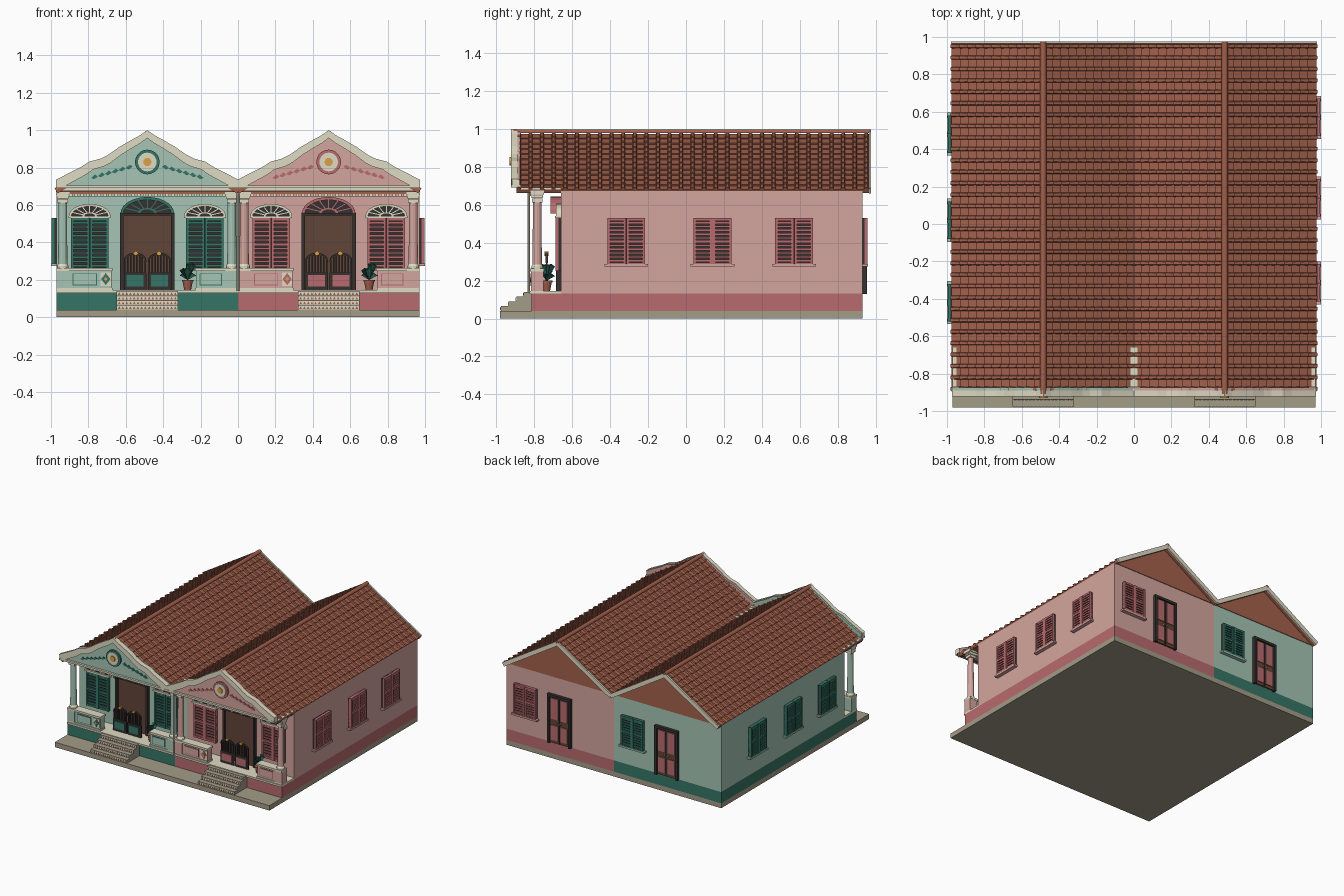
import bpy, bmesh
from math import sin, cos, pi, atan2, hypot
from mathutils import Matrix, Vector

old = bpy.data.objects.get("Cube")
if old:
    bpy.data.objects.remove(old)


def colour(name, *srgb):
    lin = [((c + 0.055) / 1.055) ** 2.4 for c in srgb] + [1]
    m = bpy.data.materials.new(name)
    m.use_nodes = True
    m.diffuse_color = lin
    m.node_tree.nodes["Principled BSDF"].inputs["Base Color"].default_value = lin
    return m


STONE = colour("stone", .64, .61, .53)
SAGE = colour("sage wall", .65, .77, .71)
GREEN = colour("deep green", .21, .46, .40)
PINK = colour("pink wall", .83, .65, .62)
ROSE = colour("rose", .72, .42, .43)
CREAM = colour("cream trim", .88, .86, .77)
CLAY = colour("terracotta", .64, .38, .30)
BROWN = colour("brown wood", .38, .27, .22)
GOLD = colour("gold", .86, .63, .27)
DARK = colour("dark frame", .21, .19, .19)


class Part:
    """Collects coloured solids into one object."""

    def __init__(self, name, matrix):
        self.name, self.matrix, self.bm, self.mats = name, matrix, bmesh.new(), []

    def loft(self, mat, a, b):
        if mat not in self.mats:
            self.mats.append(mat)
        va, vb = [[self.bm.verts.new(p) for p in ring] for ring in (a, b)]
        n = len(va)
        faces = [va, vb[::-1]] + [[va[i], vb[i], vb[(i + 1) % n], va[(i + 1) % n]] for i in range(n)]
        for f in faces:
            self.bm.faces.new(f).material_index = self.mats.index(mat)

    def prism(self, mat, pts, y0, y1):
        self.loft(mat, [(x, y0, z) for x, z in pts], [(x, y1, z) for x, z in pts])

    def box(self, mat, x0, x1, y0, y1, z0, z1):
        self.prism(mat, [(x0, z0), (x1, z0), (x1, z1), (x0, z1)], y0, y1)

    def band(self, mat, outer, inner, y0, y1):
        for i in range(len(outer) - 1):
            self.prism(mat, [outer[i], outer[i + 1], inner[i + 1], inner[i]], y0, y1)

    def turned(self, mat, x, y, profile, n=12):
        rings = [[(x + r * cos(2 * pi * i / n), y + r * sin(2 * pi * i / n), z) for i in range(n)]
                 for r, z in profile]
        for a, b in zip(rings, rings[1:]):
            self.loft(mat, a, b)

    def done(self):
        bmesh.ops.recalc_face_normals(self.bm, faces=self.bm.faces)
        self.bm.transform(self.matrix)
        me = bpy.data.meshes.new(self.name)
        self.bm.to_mesh(me)
        for m in self.mats:
            me.materials.append(m)
        bpy.context.collection.objects.link(bpy.data.objects.new(self.name, me))


def arc(z, rx, rz, n=14, turn=pi, x=0):
    return [(x + rx * cos(turn * i / n), z + rz * sin(turn * i / n)) for i in range(n + 1)]


def place(x, y, angle=0):
    return Matrix.Translation((x, y, 0)) @ Matrix.Rotation(angle, 4, "Z")


def fanlight(p, bars, rim, z, rx, rz, edge, y):
    p.prism(DARK, arc(z, rx, rz), y + .01, 0)
    p.band(rim, arc(z, rx + edge, rz + edge), arc(z, rx, rz), y, 0)
    p.band(bars, arc(z, rx * .4, rz * .4), arc(z, rx * .3, rz * .3), y + .004, 0)
    for i in range(1, 8):
        a, w = pi * i / 8, .0025
        dx, dz = rx * cos(a), rz * sin(a)
        k = w / hypot(dx, dz)
        p.prism(bars, [(.35 * dx - k * dz, z + .35 * dz + k * dx), (dx - k * dz, z + dz + k * dx),
                       (dx + k * dz, z + dz - k * dx), (.35 * dx + k * dz, z + .35 * dz - k * dx)], y + .004, 0)


def window(name, matrix, wall, accent, arched=False):
    p = Part(name, matrix)
    z0, z1 = .28 - .03 * arched, .53
    p.box(DARK, -.1, .1, -.012, 0, z0, z1)
    for s in (-1, 1):
        for x in (.008, .093):
            p.box(accent, s * x - .007, s * x + .007, -.027, 0, z0, z1)
        for z in (z0 + .008, (z0 + z1) / 2, z1 - .008):
            p.box(accent, s * .01, s * .095, -.025, 0, z - .008, z + .008)
        for i in range(11):
            z = z0 + .025 + (z1 - z0 - .05) * i / 10
            p.box(accent, s * .015, s * .087, -.021, 0, z - .006, z + .006)
    if arched:
        p.box(CREAM, -.112, .112, -.03, 0, z1, z1 + .012)
        fanlight(p, CREAM, CREAM, z1 + .01, .098, .052, .014, -.026)
    else:
        p.box(wall, -.115, .115, -.03, 0, z0 - .006, z0 + .008)
    p.done()


def front_door(matrix, accent):
    p = Part("front_door", matrix)
    p.box(BROWN, -.13, .13, -.008, 0, .14, .55)
    for s in (-1, 1):
        p.box(DARK, s * .128, s * .145, -.025, 0, .14, .56)
    p.box(DARK, -.14, .14, -.025, 0, .545, .557)
    fanlight(p, accent, accent, .555, .127, .072, .016, -.055)
    # low swing gate in front of the doorway
    for s in (-1, 1):
        p.box(DARK, s * .005, s * .125, -.08, -.068, .145, .24)
        p.box(accent, s * .02, s * .11, -.086, -.068, .165, .225)
        for i in range(8):
            x = s * (.01 + .11 * i / 7)
            p.box(DARK, x - .004, x + .004, -.078, -.07, .24, .31 + .03 * sin(pi * i / 7))
        top = arc(.305, .06, .04, 10, pi, s * .065)
        p.band(DARK, top, [(x, z - .012) for x, z in top], -.08, -.068)
        p.prism(GOLD, arc(.342, .012, .012, 10, 2 * pi, s * .062)[:-1], -.087, -.066)
    p.done()


def back_door(matrix):
    p = Part("back_door", matrix)
    p.box(BROWN, -.09, .09, -.012, 0, .135, .515)
    p.box(DARK, -.105, .105, -.025, 0, .51, .53)
    for s in (-1, 1):
        p.box(DARK, s * .085, s * .105, -.025, 0, .13, .53)
        p.box(ROSE, s * .01, s * .075, -.018, 0, .16, .28)
        p.box(ROSE, s * .01, s * .075, -.018, 0, .33, .5)
        p.box(GOLD, s * .012, s * .02, -.026, 0, .3, .312)
    p.box(DARK, -.005, .005, -.018, 0, .14, .51)
    p.done()


def potted_plant(matrix):
    p = Part("potted_plant", matrix)
    p.turned(CLAY, 0, 0, [(.018, .145), (.027, .19), (.031, .19), (.031, .2)])
    for i in range(12):
        a, lift = i * 2.4, .03 + .05 * (i % 3) / 2
        d, side = Vector((cos(a), sin(a), 0)), Vector((-sin(a), cos(a), 0)) * .01
        root, mid, tip = (Vector((0, 0, .195)), d * .022 + Vector((0, 0, .205 + lift)),
                          d * .045 + Vector((0, 0, .19 + lift)))
        leaf = [root, mid + side, tip, mid - side]
        p.loft(GREEN, leaf, [v + Vector((0, 0, .004)) for v in leaf])
    p.done()


def roof(matrix):
    p = Part("tiled_roof", matrix)
    half, apex, drop, front, back, rows, cols = .485, .972, .3, -.895, .965, 11, 30
    p.prism(CLAY, [(-half, .67), (half, .67), (0, apex)], -.875, .935)
    length, tilt = hypot(half, drop), atan2(drop, half)
    for s in (-1, 1):
        def at(u, h):
            return (s * (u * cos(tilt) + h * sin(tilt)), apex - u * sin(tilt) + h * cos(tilt))
        for r in range(rows):
            u0, u1 = length * r / rows, length * (r + 1) / rows
            # overlapping course of pan tiles, then its raised cover tiles
            p.prism(CLAY, [at(u0, -.012), at(u1, -.012), at(u1, .009), at(u0, .001)], front, back)
            for c in range(cols + 1):
                y = front + .014 + (back - front - .028) * c / cols

                def rib(u, h, w):
                    return [(at(u, k)[0], y + d * w, at(u, k)[1])
                            for d, k in ((-1, 0), (-.6, h), (.6, h), (1, 0))]
                p.loft(CLAY, rib(u0, .013, .011), rib(u1, .021, .014))
        rake = [at(0, .018), at(length, .018), at(length, -.016), at(0, -.016)]
        p.prism(CREAM, rake, back, back + .012)
    p.prism(CLAY, arc(.978, .018, .02, 8), -.91, back + .01)
    p.done()


def pediment(matrix, wall, accent):
    p = Part("pediment", matrix)
    side = [(.488, .735), (.43, .765), (.36, .8), (.31, .832), (.25, .848),
            (.21, .868), (.15, .91), (.09, .945), (.04, .972)]
    outer = side + [(0, 1)] + [(-x, z) for x, z in side[::-1]]
    inner = [(x * .93, z - .042) for x, z in outer]
    p.prism(wall, [(-.48, .69)] + [(.48, .69)] + [(x, z - .004) for x, z in outer], -.905, -.875)
    p.band(CREAM, outer, inner, -.922, -.89)
    p.box(CREAM, -.488, .488, -.922, -.87, .69, .705)
    for s in (-1, 1):
        p.box(CREAM, s * .455, s * .488, -.918, -.88, .7, .735)
        # leaf garland
        for i in range(6):
            x, z = .095 + .037 * i, .803 - .0105 * i
            p.prism(accent, [(s * (x - .017), z + .002), (s * x, z + .013), (s * (x + .021), z - .006),
                             (s * (x + .004), z - .013)], -.913, -.9)
    # round medallion
    for mat, r, y in ((accent, .066, -.917), (CREAM, .05, -.923), (GOLD, .022, -.93)):
        p.prism(mat, arc(.83, r, r, 20, 2 * pi)[:-1], y, -.9)
    p.done()


def porch(matrix, wall, accent):
    p = Part("porch", matrix)
    p.box(CREAM, -.485, .485, -.825, -.66, .13, .145)
    p.box(CREAM, -.485, .485, -.89, -.66, .676, .69)
    # beam with clay stripe and dentils
    p.box(wall, -.485, .485, -.81, -.76, .645, .69)
    p.box(CLAY, -.485, .485, -.817, -.76, .66, .673)
    for i in range(32):
        x = -.47 + .94 * i / 31
        p.box(CREAM, x - .009, x + .009, -.822, -.8, .645, .659)
    # low walls with caps
    for x0, x1 in ((-.48, -.19), (.26, .48)):
        p.box(wall, x0, x1, -.812, -.76, .145, .25)
        p.box(CREAM, x0 - .006, x1 + .005, -.822, -.75, .247, .263)
        p.box(CREAM, x0 - .003, x1 + .003, -.818, -.755, .145, .157)
    for x0, x1 in ((-.4, -.27), (.28, .4)):
        p.box(accent, x0, x1, -.815, -.8, .17, .235)
        p.box(wall, x0 + .005, x1 - .005, -.818, -.8, .175, .23)
    # diamond tile
    p.box(CREAM, -.25, -.195, -.817, -.8, .168, .24)
    for mat, r, y in ((accent, .025, -.82), (GOLD, .01, -.823)):
        p.prism(mat, arc(.204, r, r * 1.3, 4, 2 * pi, -.222)[:-1], y, -.81)
    for s in (-1, 1):
        # pedestal and column
        x = s * .452
        p.box(wall, x - .033, x + .033, -.818, -.752, .145, .25)
        p.turned(CREAM, x, -.785, [(.031, .26), (.031, .275), (.025, .285)])
        p.turned(wall, x, -.785, [(.025, .28), (.022, .62)])
        for w, z in ((.027, .612), (.03, .635), (.036, .655)):
            p.box(CREAM, x - w, x + w, -.785 - w, -.785 + w, z, z + .02)
    p.done()


def steps(matrix):
    p = Part("front_steps", matrix)
    for i in range(4):
        y, z = -.975 + .04 * i, .04 + .025 * i
        p.box(STONE, -.165, .165, y, -.81, z, z + .025)
        p.box(CREAM, -.163, .163, y - .003, y, z + .002, z + .022)
        for k in range(16):
            x = -.15 + .02 * k
            p.prism(CLAY, [(x - .007, z + .005), (x + .007, z + .005), (x, z + .019)], y - .005, y)
    p.done()


# two joined houses, one sage and one pink
for cx, wall, accent, side_rows in ((-.485, SAGE, GREEN, (-.42, .02, .48)), (.485, PINK, ROSE, (-.315, .14, .57))):
    here, sign = place(cx, 0), 1 if cx > 0 else -1
    body = Part("house_walls", here)
    body.box(STONE, -.485, .485, -.98, .93, 0, .04)
    body.box(accent, -.485, .485, -.815, .93, .04, .132)
    body.box(wall, -.485, .485, -.66, .93, .132, .68)
    body.done()
    roof(here)
    pediment(here, wall, accent)
    porch(here, wall, accent)
    steps(here)
    front_door(place(cx, -.66), accent)
    potted_plant(place(cx + .216, -.735))
    for s in (-1, 1):
        window("front_window", place(cx + s * .308, -.66), wall, accent, True)
    for y in side_rows:
        window("side_window", place(sign * .97, y, sign * pi / 2), wall, accent)
    window("back_window", place(cx + .308, .93, pi), wall, accent)
    back_door(place(cx, .93, pi))

# shared rain pipe between the houses
pipe = Part("rain_pipe", Matrix())
pipe.turned(CREAM, 0, -.83, [(.007, .14), (.007, .69)], 8)
pipe.done()
